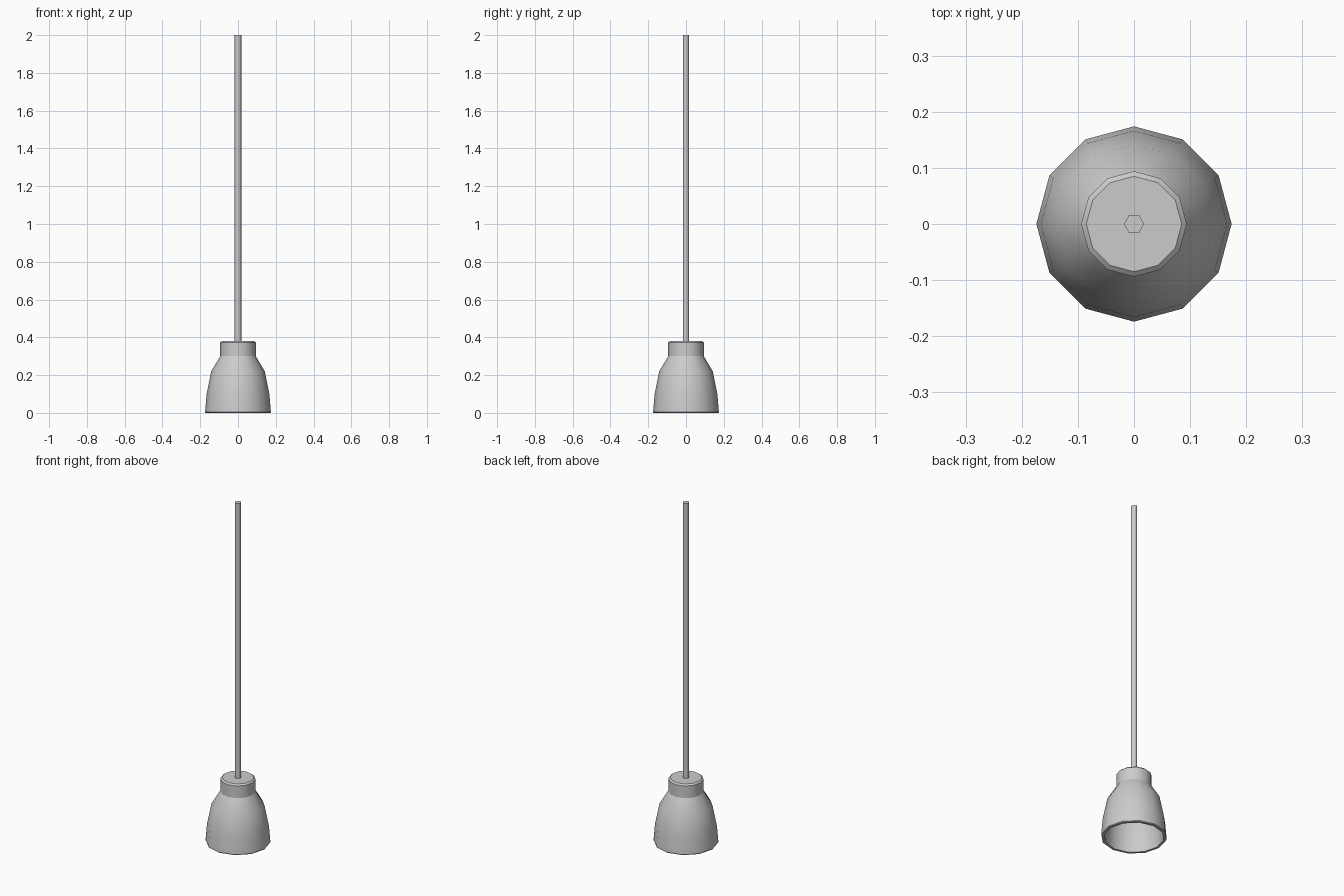
import bpy, bmesh
from math import sin, cos, tau, radians

if "Cube" in bpy.data.objects:
    bpy.data.objects.remove(bpy.data.objects["Cube"])


def lathe(name, profile, sides, smooth=0):
    """Spin an (r, z) profile around z; r = 0 closes the surface with a flat cap."""
    bm = bmesh.new()
    rings = [[bm.verts.new((r * cos(tau * i / sides), r * sin(tau * i / sides), z))
              for i in range(sides)] for r, z in profile]
    for a, b in zip(rings, rings[1:]):
        for i in range(sides):
            j = (i + 1) % sides
            bm.faces.new((a[i], a[j], b[j], b[i]))
    # flat end caps
    bm.faces.new(rings[0][::-1])
    bm.faces.new(rings[-1])
    bmesh.ops.recalc_face_normals(bm, faces=bm.faces)
    mesh = bpy.data.meshes.new(name)
    bm.to_mesh(mesh)
    bm.free()
    obj = bpy.data.objects.new(name, mesh)
    bpy.context.collection.objects.link(obj)
    if smooth:
        bpy.ops.object.select_all(action='DESELECT')
        obj.select_set(True)
        bpy.context.view_layer.objects.active = obj
        bpy.ops.object.shade_smooth_by_angle(angle=radians(smooth))
    return obj


# Hollow bell shade: ceiling inside, down to the rim, up the outside
lathe("lamp_shade", [(0.08, 0.29), (0.128, 0.215), (0.15, 0.1), (0.157, 0.0),
                     (0.171, 0.0), (0.174, 0.004), (0.166, 0.10),
                     (0.142, 0.22), (0.094, 0.30)], 12, 40)

# Collar with a small chamfer on top
lathe("socket_collar", [(0.094, 0.30), (0.094, 0.372), (0.085, 0.38)], 12, 40)

# Hanging rod
lathe("hanging_rod", [(0.018, 0.375), (0.018, 2.0)], 6, 65)
